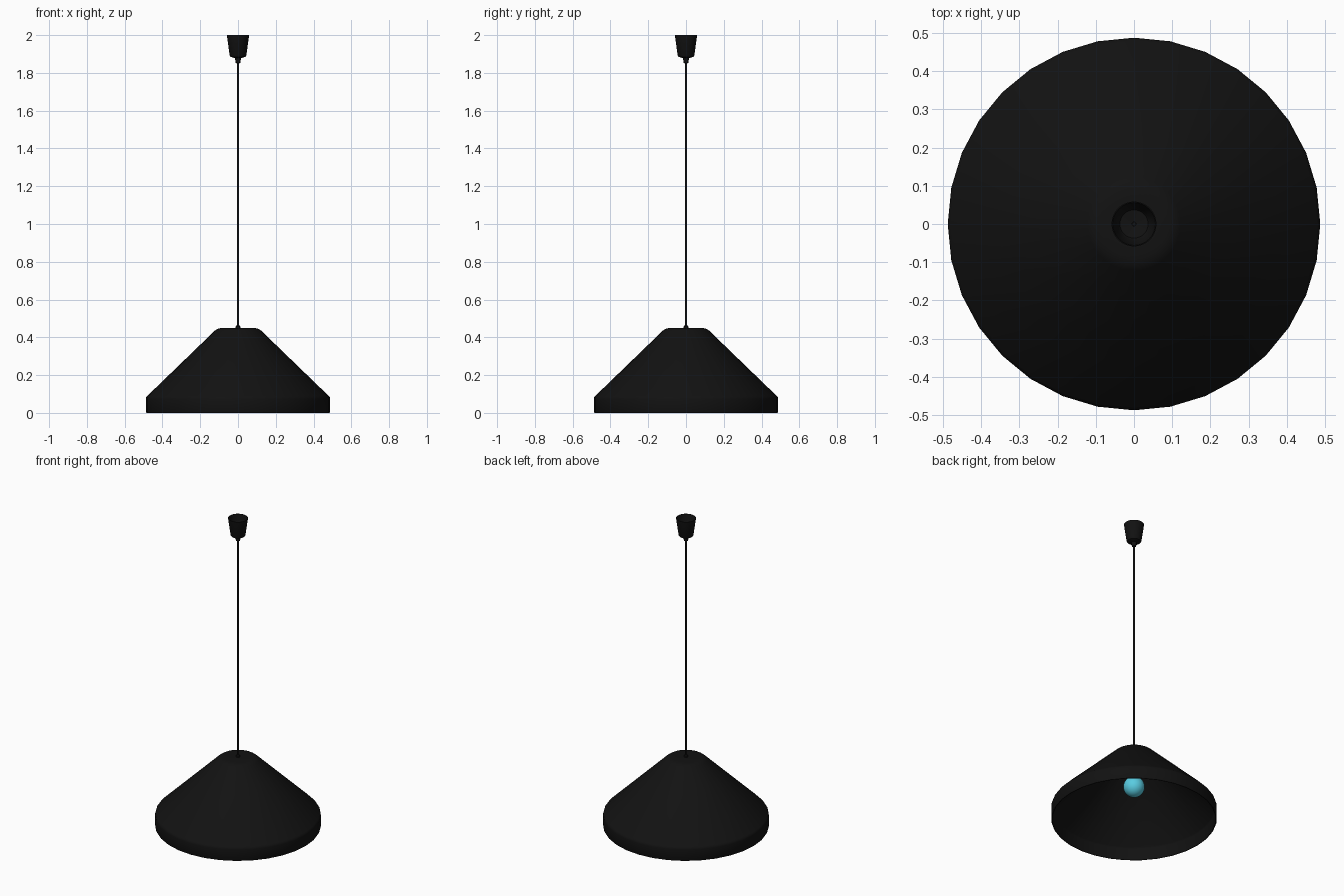
import bpy, bmesh, math

if "Cube" in bpy.data.objects:
    bpy.data.objects.remove(bpy.data.objects["Cube"])


def material(name, color):
    m = bpy.data.materials.new(name)
    m.diffuse_color = color
    m.use_nodes = True
    m.node_tree.nodes["Principled BSDF"].inputs["Base Color"].default_value = m.diffuse_color
    return m


BLACK = material("black", (0.006, 0.006, 0.006, 1))
CYAN = material("bulb_blue", (0.10, 0.60, 0.75, 1))


def lathe(name, profile, sides, mat, angle=35):
    """Spin an (r, z) profile around the z axis; r = 0 makes a pole."""
    bm = bmesh.new()
    verts = [bm.verts.new((r, 0, z)) for r, z in profile]
    edges = [bm.edges.new(p) for p in zip(verts, verts[1:])]
    bmesh.ops.spin(bm, geom=verts + edges, cent=(0, 0, 0), axis=(0, 0, 1),
                   angle=math.tau, steps=sides, use_duplicate=False)
    bmesh.ops.remove_doubles(bm, verts=bm.verts, dist=1e-5)
    bmesh.ops.dissolve_degenerate(bm, edges=bm.edges, dist=1e-6)
    bmesh.ops.recalc_face_normals(bm, faces=bm.faces)
    me = bpy.data.meshes.new(name)
    bm.to_mesh(me)
    bm.free()
    me.materials.append(mat)
    ob = bpy.data.objects.new(name, me)
    bpy.context.collection.objects.link(ob)
    bpy.ops.object.select_all(action='DESELECT')
    ob.select_set(True)
    bpy.context.view_layer.objects.active = ob
    bpy.ops.object.shade_smooth_by_angle(angle=math.radians(angle))
    return ob


# Shade: thin double-walled cone with a short upright rim
lathe("shade", [
    (0, 0.450), (0.06, 0.450), (0.09, 0.449), (0.108, 0.445), (0.122, 0.436),
    (0.480, 0.090), (0.486, 0.083), (0.488, 0.074), (0.488, 0.006), (0.485, 0),
    (0.481, 0), (0.478, 0.006), (0.478, 0.074), (0.473, 0.083),
    (0.117, 0.428), (0.104, 0.436), (0.06, 0.440), (0, 0.440)], 32, BLACK)

# Grommet where the cord enters the shade
lathe("cord_grommet", [(0, 0.463), (0.008, 0.463), (0.012, 0.458), (0.012, 0.445),
                       (0, 0.445)], 16, BLACK)

# Cord
lathe("cord", [(0, 1.90), (0.006, 1.90), (0.006, 0.445), (0, 0.445)], 12, BLACK)

# Ceiling cup, open at the top, with a nub below
lathe("ceiling_cup", [
    (0.056, 2.0), (0.059, 2.0), (0.044, 1.892), (0.040, 1.885), (0.016, 1.878),
    (0.012, 1.853), (0.006, 1.850), (0.006, 1.886), (0.037, 1.890),
    (0.041, 1.896), (0.056, 2.0)], 32, BLACK)

# Socket hanging inside the shade
lathe("bulb_socket", [(0, 0.442), (0.036, 0.442), (0.036, 0.315), (0.032, 0.31),
                      (0, 0.31)], 24, BLACK)

# Bulb: sphere running into a neck
R, ZC = 0.063, 0.22
arc = [(R * math.sin(a), ZC - R * math.cos(a))
       for a in (math.radians(d) for d in range(0, 141, 10))]
lathe("bulb", arc + [(0.031, 0.29), (0.028, 0.32), (0, 0.32)], 24, CYAN)
